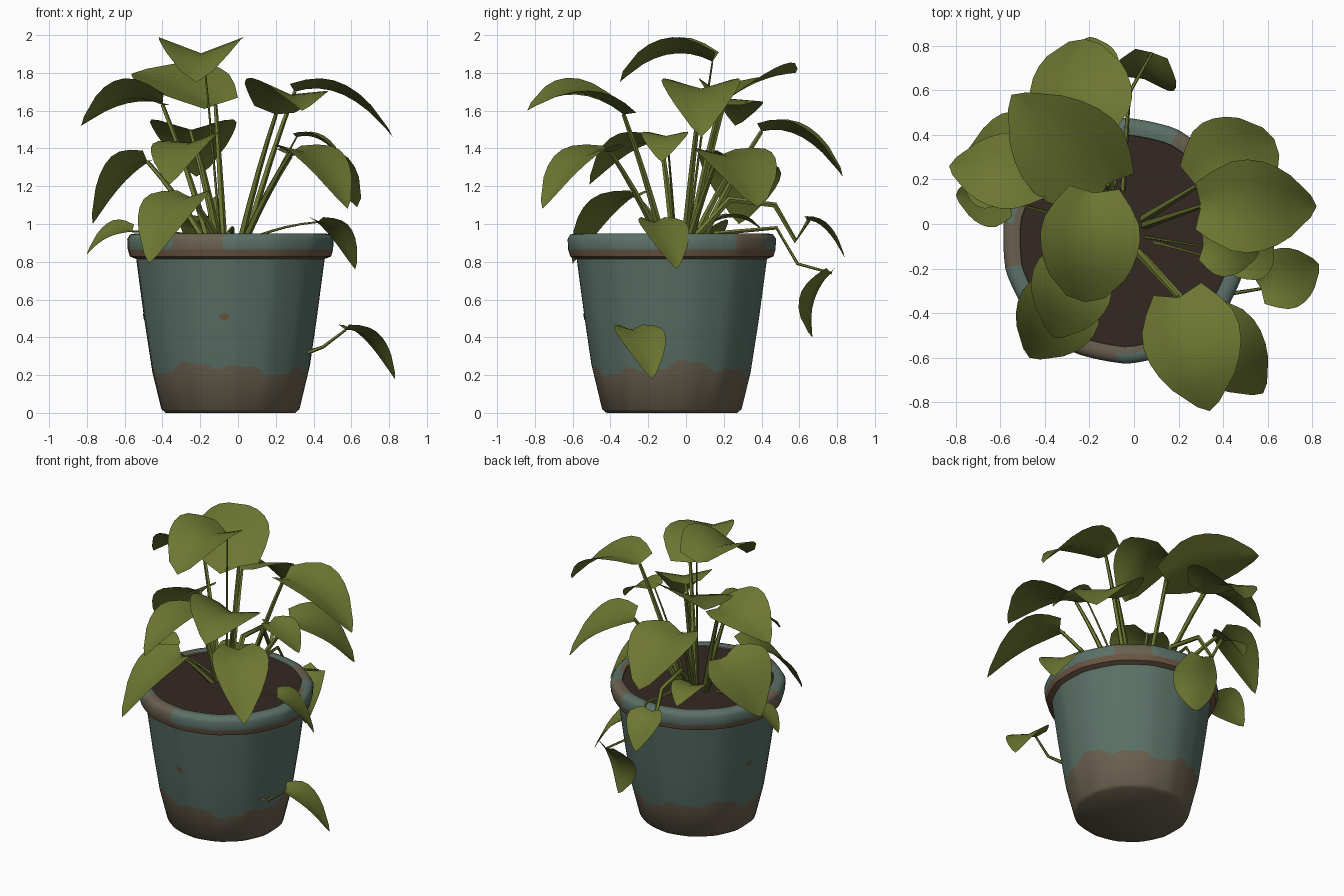
import bpy, bmesh, math
from mathutils import Vector as V, Matrix

if "Cube" in bpy.data.objects:
    bpy.data.objects.remove(bpy.data.objects["Cube"])


def material(name, rgb):
    m = bpy.data.materials.new(name)
    m.diffuse_color = (*rgb, 1)
    m.use_nodes = True
    m.node_tree.nodes["Principled BSDF"].inputs["Base Color"].default_value = m.diffuse_color
    return m


LEAF = material("olive_green", (0.152, 0.183, 0.031))
TEAL = material("weathered_teal", (0.105, 0.165, 0.138))
CLAY = material("grey_brown_clay", (0.142, 0.117, 0.078))
RUST = material("rusty_brown", (0.145, 0.092, 0.056))
SOIL = material("dark_soil", (0.034, 0.022, 0.016))
CX, CY = -0.04, -0.075


def new_object(name, bm, mats, angle=60):
    me = bpy.data.meshes.new(name)
    bm.to_mesh(me)
    bm.free()
    ob = bpy.data.objects.new(name, me)
    bpy.context.collection.objects.link(ob)
    for m in mats:
        me.materials.append(m)
    bpy.ops.object.select_all(action='DESELECT')
    ob.select_set(True)
    bpy.context.view_layer.objects.active = ob
    bpy.ops.object.shade_smooth_by_angle(angle=math.radians(angle))


# pot: turned profile with 14 broad sides, finely split for the paint edges
SEG, SIDES = 84, 14
STEP = math.tau / SIDES


def pot_point(r, z, a):
    k = math.cos(STEP / 2) / math.cos((a + 0.2) % STEP - STEP / 2)
    r *= 0.506 + 0.5 * k
    return V((CX + r * math.cos(a), CY + r * math.sin(a), z))


def paint_wave(a):
    return 0.025 * math.sin(3 * a + 1) + 0.018 * math.sin(8 * a) + 0.01 * math.sin(19 * a)


def near(a, centre, half):
    return math.cos(a - math.radians(centre)) > math.cos(math.radians(half))


profile = [(0.345, 0), (0.368, 0.02), (0.42, 0.235), (0.46, 0.5), (0.502, 0.815), (0.536, 0.828),
           (0.547, 0.865), (0.55, 0.92), (0.535, 0.945), (0.505, 0.95), (0.475, 0.945), (0.465, 0.9)]
angles = [math.tau * i / SEG for i in range(SEG)]
bm = bmesh.new()
rings = []
for j, (r, z) in enumerate(profile):
    wave = [paint_wave(a) if j == 2 else 0 for a in angles]
    rings.append([bm.verts.new(pot_point(r + 0.2 * w, z + w, a)) for a, w in zip(angles, wave)])
for j in range(len(rings) - 1):
    for i, a in enumerate(angles):
        n = (i + 1) % SEG
        f = bm.faces.new((rings[j][i], rings[j][n], rings[j + 1][n], rings[j + 1][i]))
        worn = near(a, -112, 14) or near(a, 180, 10) or near(a, 50, 13)
        scuffed = j == 9 and math.sin(3 * a) + math.sin(7 * a + 1) > 0.4
        if j < 2 or j > 9 or (j > 5 and worn) or scuffed:
            f.material_index = 1
        elif j in (4, 5):
            f.material_index = 2
bm.faces.new(rings[0][::-1]).material_index = 1
new_object("pot", bm, [TEAL, CLAY, RUST], 50)

# small chips in the glaze
for i, deg in enumerate((-94, 168)):
    bm = bmesh.new()
    bm.faces.new([bm.verts.new(pot_point(0.466 + 0.003 * math.sin(b), 0.51 + 0.02 * math.sin(b),
                                         math.radians(deg) + 0.06 * math.cos(b)))
                  for b in angles[::12]])
    new_object(f"glaze_chip_{i + 1}", bm, [RUST])

# soil disc
bm = bmesh.new()
bm.faces.new([bm.verts.new(pot_point(0.473, 0.938, a)) for a in angles])
new_object("soil", bm, [SOIL])


# leaf: blunt-based pointed blade, arched along its midrib and folded upward
def leaf(name, base, tip, width, roll=0, blunt=0.75):
    base, tip = V(base), V(tip)
    axis = tip - base
    out = axis.normalized()
    side = out.cross(V((0, 0, 1))).normalized()
    up = side.cross(out)
    bulge = V((0, 0, 1)) if up.z > 0.3 else up
    side, up = (side * math.cos(roll) + up * math.sin(roll),
                up * math.cos(roll) - side * math.sin(roll))
    rising = axis.z > 0.1
    arch = axis.length * (0.06 if rising else 0.18)
    lift = width * (0.19 if base.z > 1.8 else 0.13 if base.z > 1.48 and not rising else 0.09)
    bm = bmesh.new()
    rows = []
    for i in range(8):
        t = i / 8 if i < 7 else 0.94
        w = 0.5 + 0.5 * math.sin(math.pi * t / 0.7) if t < 0.35 \
            else math.cos(math.pi / 2 * (t - 0.35) / 0.65) ** blunt
        row = []
        for s in (-1, -0.5, 0, 0.5, 1):
            along = t - 0.07 * abs(s) * (1 - t) ** 3
            p = base + axis * along + bulge * (4 * arch * t * (1 - t))
            row.append(bm.verts.new(p + side * (s * w * width / 2) + up * (lift * w * abs(s))))
        rows.append(row)
    end = bm.verts.new(tip)
    for a, b in zip(rows, rows[1:] + [[end] * 5]):
        for i in range(4):
            bm.faces.new(dict.fromkeys((a[i], a[i + 1], b[i + 1], b[i])))
    new_object(name, bm, [LEAF])


# stem: five-sided tapering tube along a path
def stem(name, pts, r0, r1):
    pts = [V(p) for p in pts]
    last = len(pts) - 1
    bm = bmesh.new()
    rows = []
    for i, p in enumerate(pts):
        d = (pts[min(i + 1, last)] - pts[max(i - 1, 0)]).normalized()
        turn = V((0, 0, 1)).rotation_difference(d).to_matrix().to_4x4()
        r = r0 + (r1 - r0) * i / last
        rows.append([bm.verts.new(p + turn @ Matrix.Rotation(k * math.tau / 5, 4, 'Z') @ V((r, 0, 0)))
                     for k in range(5)])
    for a, b in zip(rows, rows[1:]):
        for k in range(5):
            n = (k + 1) % 5
            bm.faces.new((a[k], a[n], b[n], b[k]))
    bm.faces.new(rows[0][::-1])
    bm.faces.new(rows[-1])
    new_object(name, bm, [LEAF])


# leaf with a gently bowed stem growing out of the central clump
def potted_leaf(name, base, tip, width, roll=0, blunt=0.75):
    leaf(name, base, tip, width, roll, blunt)
    end = V(base)
    root = V((-0.06, -0.04, 0.93)).lerp(V((end.x, end.y, 0.93)), 0.3)
    bow = V((0, 0, 0.15 * (end - root).length))
    pts = [root.lerp(end, t) + bow * (t * (1 - t)) for t in (0, 0.25, 0.5, 0.75, 1)]
    thin = width < 0.3 or end.z > 1.8
    stem(name + "_stem", pts, 0.008 if thin else 0.02, 0.005 if thin else 0.011)


# crown leaves
potted_leaf("top_leaf", (-0.18, 0.14, 1.86), (-0.22, -0.35, 1.75), 0.45, 0, 0.5)
potted_leaf("rear_upper_leaf", (-0.12, 0.18, 1.63), (-0.55, 0.58, 1.8), 0.5, 0.25)
potted_leaf("right_upper_leaf", (0.3, 0.08, 1.7), (0.82, 0.08, 1.46), 0.42)
potted_leaf("front_upper_leaf", (0.2, -0.33, 1.58), (0.34, -0.84, 1.6), 0.45, 0.16)
potted_leaf("left_upper_leaf", (-0.4, 0.2, 1.63), (-0.83, 0.26, 1.52), 0.37, -0.35)
# middle leaves
potted_leaf("right_rear_leaf", (0.28, 0.17, 1.36), (0.63, 0.38, 1.09), 0.46, 0, 0.6)
potted_leaf("back_leaf", (-0.25, 0.4, 1.49), (-0.22, 0.83, 1.25), 0.46, 0, 0.6)
potted_leaf("left_lower_leaf", (-0.48, 0.27, 1.33), (-0.77, 0.28, 1), 0.46, -0.3)
potted_leaf("front_left_leaf", (-0.22, -0.13, 1.42), (-0.36, -0.51, 1.21), 0.38, -0.16)
potted_leaf("front_right_leaf", (0.28, -0.4, 1.38), (0.58, -0.76, 1.08), 0.36)
potted_leaf("right_small_leaf", (0.31, -0.1, 1.46), (0.56, -0.13, 1.33), 0.25)
# leaves resting near the rim and soil
potted_leaf("front_left_low_leaf", (-0.25, -0.26, 1.14), (-0.47, -0.6, 0.79), 0.38)
potted_leaf("right_rim_leaf", (0.42, -0.17, 1.01), (0.62, -0.05, 0.76), 0.29)
potted_leaf("left_rim_leaf", (-0.56, 0.1, 0.96), (-0.8, 0.13, 0.84), 0.25, 0.35)
potted_leaf("soil_leaf", (-0.16, 0.13, 1), (-0.21, 0.4, 0.97), 0.21)

# trailing leaves that hang outside the pot
leaf("hanging_back_leaf", (0.08, 0.77, 0.74), (0.05, 0.67, 0.4), 0.3)
stem("hanging_back_stem", [(-0.05, 0.15, 0.95), (-0.03, 0.48, 0.98), (-0.02, 0.59, 0.79), (0.08, 0.77, 0.74)],
     0.012, 0.007)
leaf("trailing_back_leaf", (-0.18, 0.64, 1.02), (-0.2, 0.84, 0.82), 0.24)
stem("trailing_back_stem", [(-0.08, 0.05, 0.93), (-0.12, 0.23, 1.13), (-0.14, 0.47, 1.1), (-0.16, 0.58, 0.91),
                            (-0.18, 0.65, 1.02)], 0.02, 0.011)
leaf("low_right_leaf", (0.57, -0.29, 0.44), (0.83, -0.18, 0.18), 0.28)
stem("low_right_stem", [(0.37, -0.27, 0.32), (0.45, -0.31, 0.35), (0.57, -0.29, 0.44)], 0.012, 0.007)
